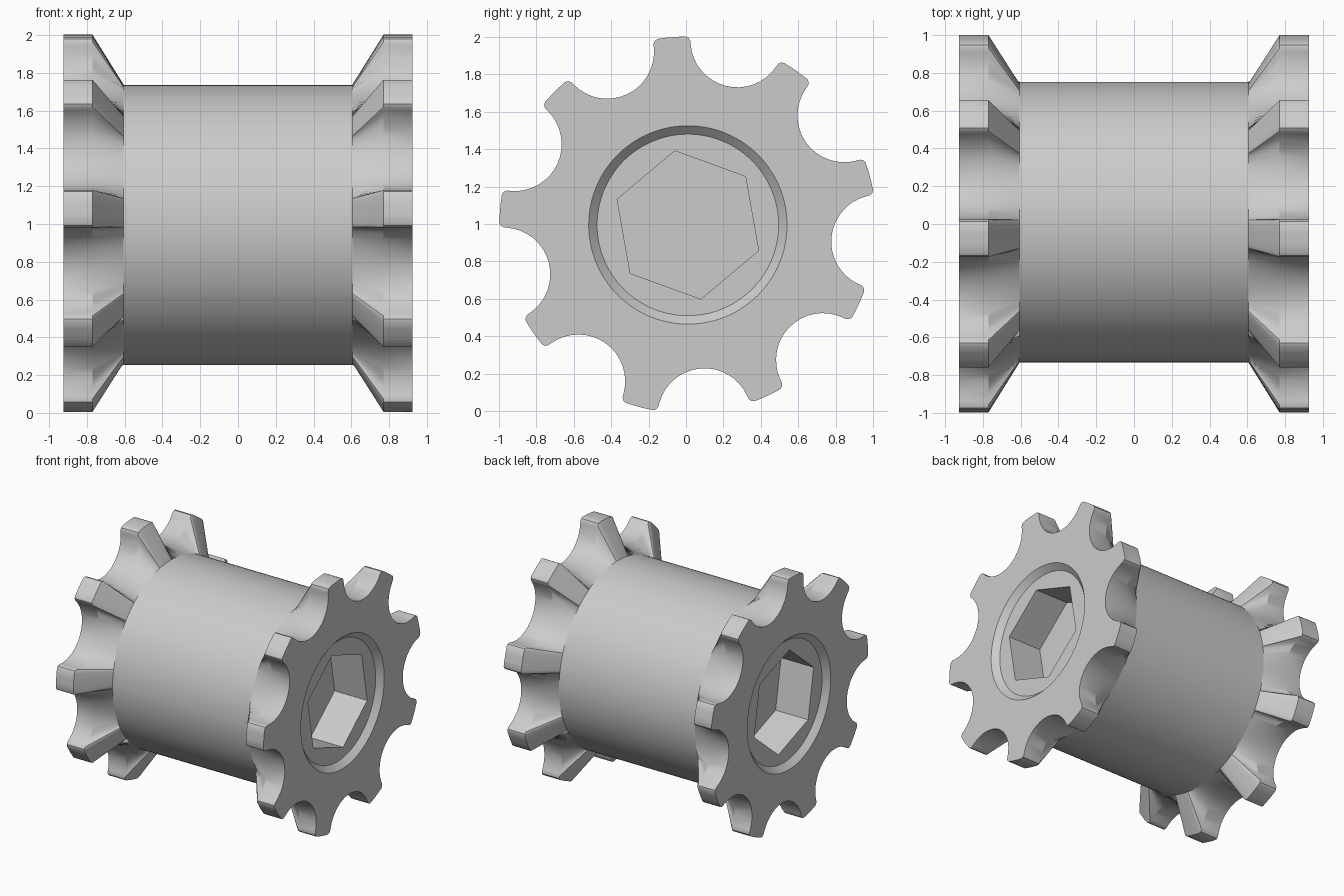
import bpy, bmesh, math

cube = bpy.data.objects.get("Cube")
if cube:
    bpy.data.objects.remove(cube, do_unlink=True)

CY, CZ = 0.01, 0.995          # axle centre
TEETH, FIRST = 9, 15          # tooth count, direction of one tooth in degrees
HUB_R = 0.742
DISC_OUT, DISC_IN, HUB_END = 0.925, 0.77, 0.605

steel = bpy.data.materials.new("plain_grey")
steel.use_nodes = True
GREY = (0.6, 0.6, 0.6, 1)
steel.diffuse_color = GREY
steel.node_tree.nodes["Principled BSDF"].inputs["Base Color"].default_value = GREY


def tooth_outline():
    """Sprocket outline as (angle, radius): rounded tooth tips and circular roller seats."""
    pitch = 360 / TEETH
    tip = [(-5.75, 0.985), (-5.2, 1.0), (-4.3, 1.007), (-1.5, 1.007)]
    tip += [(-a, r) for a, r in reversed(tip)]
    seat = []
    for i in range(17):
        phi = math.radians(-70 + 140 * i / 16)
        radial, side = 1.02 - 0.25 * math.cos(phi), 0.25 * math.sin(phi)
        seat.append((pitch / 2 + math.degrees(math.atan2(side, radial)), math.hypot(radial, side)))
    return [(math.radians(FIRST + pitch * k + a), r) for k in range(TEETH) for a, r in tip + seat]


OUTLINE = tooth_outline()


def ring(bm, x, points):
    return [bm.verts.new((x, CY + r * math.cos(a), CZ + r * math.sin(a))) for a, r in points]


def circle(r):
    return [(a, r) for a, _ in OUTLINE]


def skin(bm, a, b):
    for i in range(len(a)):
        j = (i + 1) % len(a)
        bm.faces.new((a[i], a[j], b[j], b[i]))


def loop_edges(bm, loop):
    return [bm.edges.get((loop[i - 1], loop[i])) for i in range(len(loop))]


def finish(bm, name, mirrored=False):
    bmesh.ops.recalc_face_normals(bm, faces=bm.faces)
    mesh = bpy.data.meshes.new(name)
    bm.to_mesh(mesh)
    bm.free()
    mesh.materials.append(steel)
    obj = bpy.data.objects.new(name, mesh)
    bpy.context.collection.objects.link(obj)
    bpy.ops.object.select_all(action='DESELECT')
    obj.select_set(True)
    bpy.context.view_layer.objects.active = obj
    bpy.ops.object.shade_smooth_by_angle(angle=math.radians(30))
    if mirrored:
        obj.modifiers.new("other_end", 'MIRROR').use_axis[0] = True
    return obj


# Barrel between the sprockets
bm = bmesh.new()
skin(bm, ring(bm, -HUB_END, circle(HUB_R)), ring(bm, HUB_END, circle(HUB_R)))
finish(bm, "barrel")

# Sprocket: flared from the barrel, toothed disc, chamfered recess
bm = bmesh.new()
sections = [ring(bm, HUB_END, circle(HUB_R)), ring(bm, DISC_IN, OUTLINE),
            ring(bm, DISC_OUT, OUTLINE), ring(bm, DISC_OUT, circle(0.53)),
            ring(bm, 0.88, circle(0.485))]
for a, b in zip(sections, sections[1:]):
    skin(bm, a, b)

# Blind hexagonal socket in the recess floor
hexagon = [(math.radians(40 + 60 * k), 0.402) for k in range(6)]
mouth, bottom = ring(bm, 0.88, hexagon), ring(bm, 0.59, hexagon)
skin(bm, mouth, bottom)
bm.faces.new(bottom)
bmesh.ops.triangle_fill(bm, use_beauty=True,
                        edges=loop_edges(bm, sections[-1]) + loop_edges(bm, mouth))
finish(bm, "sprocket", mirrored=True)
